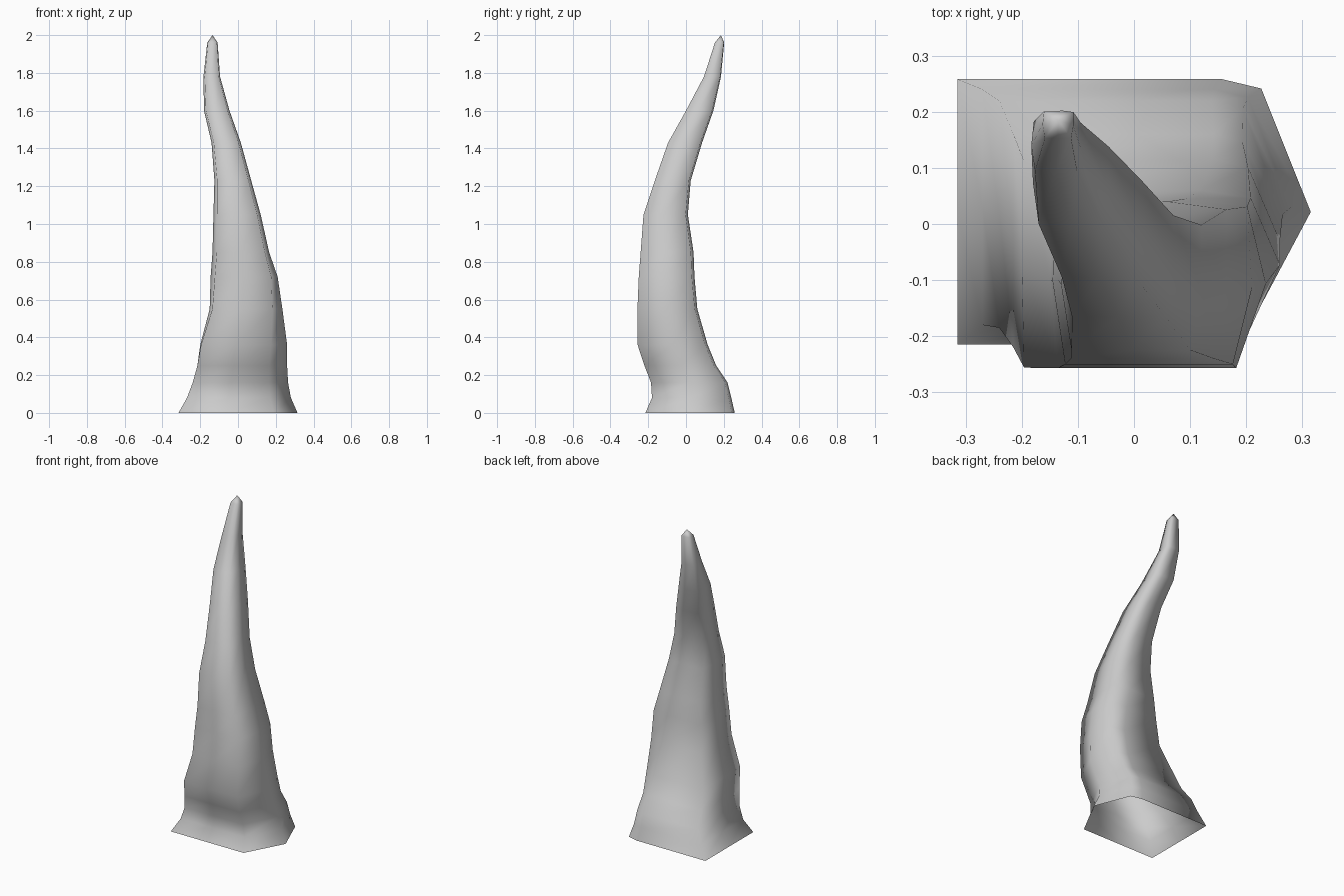
import bpy
import bmesh
from mathutils import Vector

default_cube = bpy.data.objects.get("Cube")
if default_cube:
    bpy.data.objects.remove(default_cube, do_unlink=True)


def make_material(name, colour):
    material = bpy.data.materials.new(name)
    material.use_nodes = True
    material.diffuse_color = colour
    shader = next(node for node in material.node_tree.nodes
                  if node.type == "BSDF_PRINCIPLED")
    shader.inputs["Base Color"].default_value = colour
    return material


# Cross-sections in a unit square: angular at the root, squarer and fuller above
root_section = [(-1, -1), (-.2, -1), (.6, -1), (1, 0), (.72, .93), (.5, 1), (-1, 1), (-1, 0)]
stem_section = [(-.85, -1), (0, -1), (.85, -1), (1, -.1), (1, .9), (.3, 1), (-.9, .95), (-1, 0)]

# Rings along the curved horn: height, left and right edge, front and back edge
rings = [
    (0, -.315, .315, -.215, .258),
    (.08, -.27, .28, -.18, .24),
    (.16, -.24, .265, -.185, .22),
    (.25, -.215, .26, -.22, .16),
    (.36, -.2, .26, -.256, .115),
    (.55, -.15, .235, -.257, .06),
    (.72, -.145, .21, -.25, .045),
    (.85, -.135, .165, -.24, .04),
    (1.05, -.13, .12, -.225, .01),
    (1.23, -.125, .07, -.165, .025),
    (1.43, -.14, .015, -.095, .085),
    (1.6, -.18, -.045, 0, .145),
    (1.78, -.183, -.095, .095, .185),
    (1.96, -.163, -.108, .153, .202),
]
tip_point = Vector((-.135, .185, 2))


def ring_points(height, left, right, front, back):
    """Blend the two sections by height and fit them to the ring's edges."""
    blend = min(max((height - .3) / .5, 0), 1)
    for low, high in zip(root_section, stem_section):
        across, along = Vector(low).lerp(Vector(high), blend)
        yield Vector((
            (left + right) / 2 + across * (right - left) / 2,
            (front + back) / 2 + along * (back - front) / 2,
            height,
        ))


def build_horn(name, material):
    """Bridge the rings into a shell, open below and closed at the tip."""
    bm = bmesh.new()
    loops = [[bm.verts.new(point) for point in ring_points(*ring)]
             for ring in rings]
    count = len(root_section)
    for lower, upper in zip(loops, loops[1:]):
        for i in range(count):
            j = (i + 1) % count
            bm.faces.new((lower[i], lower[j], upper[j], upper[i]))

    # Pointed tip
    tip = bm.verts.new(tip_point)
    for i in range(count):
        bm.faces.new((loops[-1][i], loops[-1][(i + 1) % count], tip))

    mesh = bpy.data.meshes.new(name)
    bm.to_mesh(mesh)
    bm.free()
    mesh.materials.append(material)
    for face in mesh.polygons:
        face.use_smooth = True
    horn = bpy.data.objects.new(name, mesh)
    bpy.context.collection.objects.link(horn)
    return horn


build_horn("horn", make_material("pale grey", (.6, .6, .6, 1)))
